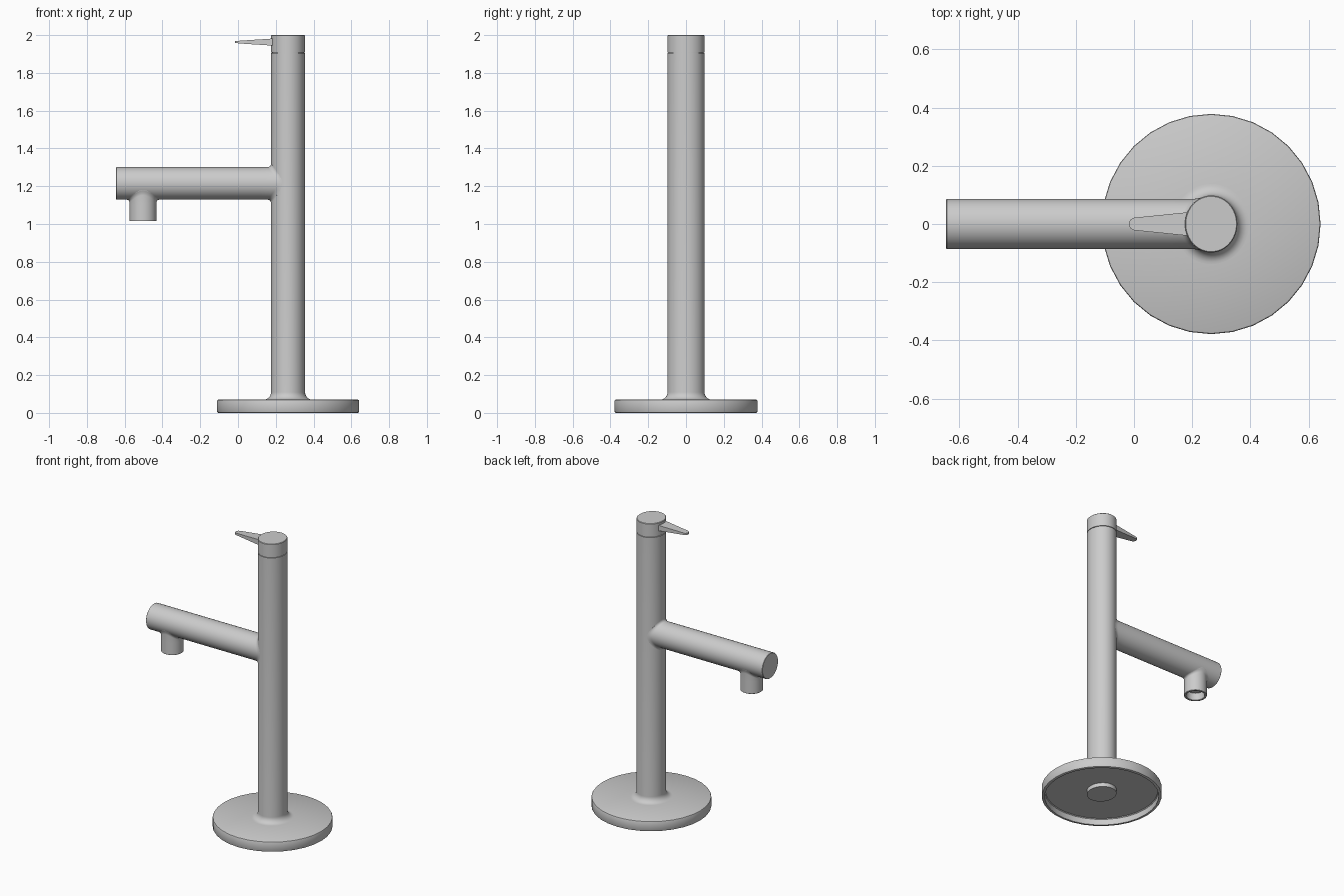
import bpy, bmesh
from math import sin, cos, pi, sqrt, radians

if "Cube" in bpy.data.objects:
    bpy.data.objects.remove(bpy.data.objects["Cube"])

CX = 0.265                    # column axis
COL_X, COL_Y = 0.09, 0.098    # column half width / half depth
SPOUT_R, SPOUT_Z = 0.0865, 1.215
N = 48


def loft(name, rings):
    """Skin a list of equal-length point rings and cap both ends."""
    bm = bmesh.new()
    vs = [[bm.verts.new(p) for p in ring] for ring in rings]
    n = len(rings[0])
    for a, b in zip(vs, vs[1:]):
        for i in range(n):
            j = (i + 1) % n
            bm.faces.new((a[i], a[j], b[j], b[i]))
    bm.faces.new(vs[0])
    bm.faces.new(vs[-1])
    bmesh.ops.recalc_face_normals(bm, faces=bm.faces)
    me = bpy.data.meshes.new(name)
    bm.to_mesh(me)
    bm.free()
    me.shade_smooth()
    me.set_sharp_from_angle(angle=radians(35))
    ob = bpy.data.objects.new(name, me)
    bpy.context.collection.objects.link(ob)
    return ob


def oval(cx, rx, ry, z, n=N):
    return [(cx + rx * cos(2 * pi * i / n), ry * sin(2 * pi * i / n), z) for i in range(n)]


# Round foot, hollow underneath
foot = [(0.05, 0.045), (0.352, 0.045), (0.357, 0.04), (0.357, 0.0), (0.37, 0.0),
        (0.374, 0.002), (0.376, 0.006), (0.376, 0.064), (0.374, 0.068), (0.37, 0.07), (0.05, 0.07)]
loft("foot", [oval(CX, r, r * 1.006, z, 32) for r, z in foot])

# Column: grows out of the foot with a fillet, ends in a narrow neck
F = 0.04
prof = [(0.0, 0.018), (0.0, 0.06), (F, 0.068)]
prof += [(F * (1 - sin(a)), 0.07 + F * (1 - cos(a))) for a in [pi / 2 * k / 8 for k in range(9)]]
prof += [(0.0, 1.904), (-0.006, 1.904), (-0.006, 1.912)]
loft("column", [oval(CX, COL_X + d, COL_Y + d, z) for d, z in prof])

# Rotating cap
cap = [(-0.008, 1.908), (0.0, 1.908), (0.0, 1.997), (-0.003, 2.0)]
loft("cap", [oval(CX, COL_X + d, COL_Y + d, z) for d, z in cap])


# Horizontal spout, flaring where it meets the column
def spout_ring(x, ry, rz, follow=False):
    ring = []
    for i in range(N):
        t = 2 * pi * i / N
        y = ry * cos(t)
        px = x + (CX - COL_X * sqrt(max(0, 1 - (y / COL_Y) ** 2)) if follow else 0)
        ring.append((px, y, SPOUT_Z + rz * sin(t)))
    return ring


rings = [spout_ring(-0.645, SPOUT_R - 0.002, SPOUT_R - 0.002),
         spout_ring(-0.643, SPOUT_R, SPOUT_R),
         spout_ring(0.12, SPOUT_R, SPOUT_R)]
f = 0.018
for k in range(7):
    a = pi / 2 * k / 6
    g = 1 - cos(a)
    rings.append(spout_ring(-f * (1 - sin(a)), SPOUT_R + 0.005 * g, SPOUT_R + f * g, True))
rings.append(spout_ring(0.01, SPOUT_R + 0.005, SPOUT_R + f, True))
loft("spout", rings)


# Outlet nozzle: hollow mouth, top edge follows the underside of the spout
def nozzle_ring(r, ry, dz):
    return [(x, y, SPOUT_Z - sqrt(SPOUT_R ** 2 - y * y) + dz)
            for x, y, _ in oval(-0.503, r, ry, 0)]


R = 0.0715
rings = [oval(-0.503, r, r, z) for r, z in
         [(0.056, 1.065), (0.058, 1.017), (0.060, 1.015), (R - 0.002, 1.015), (R, 1.017), (R, 1.10)]]
f = 0.014
for k in range(7):
    a = pi / 2 * k / 6
    g = 1 - cos(a)
    rings.append(nozzle_ring(R + f * g, R + 0.008 * g, -f * (1 - sin(a))))
rings.append(nozzle_ring(R + f, R + 0.008, 0.006))
loft("nozzle", rings)

# Tapered flat lever with a rounded tip
ZL = 1.963
stations = [(0.22, 0.044, 0.021), (0.005, 0.022, 0.007)]
stations += [(0.005 - 0.022 * sin(a), 0.022 * cos(a), 0.006)
             for a in [pi / 2 * k / 6.3 for k in range(1, 7)]]
loft("lever", [[(x, -w, ZL - h), (x, w, ZL - h), (x, w, ZL + h), (x, -w, ZL + h)]
               for x, w, h in stations])
